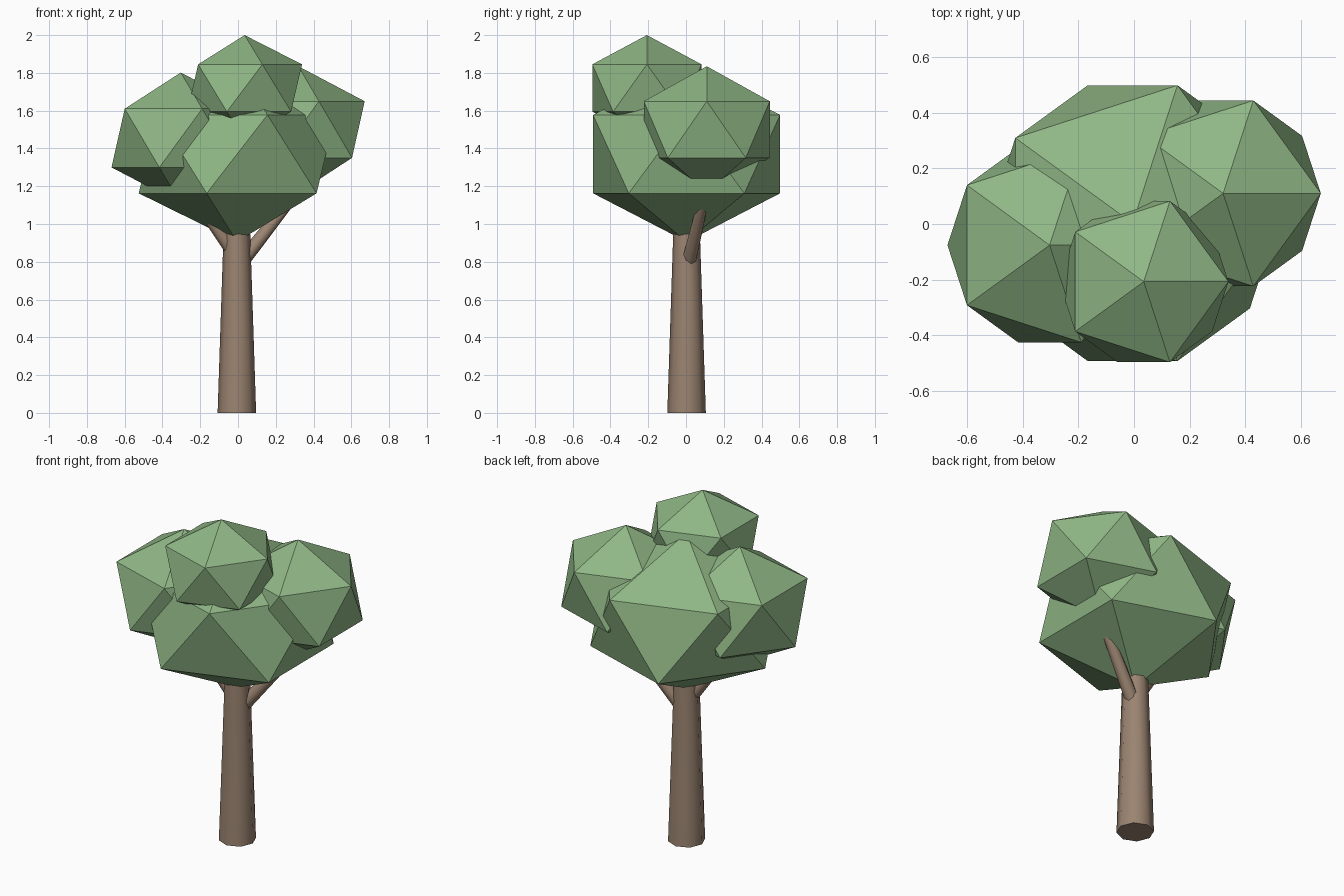
import bpy
import math
from mathutils import Vector

if "Cube" in bpy.data.objects:
    bpy.data.objects.remove(bpy.data.objects["Cube"])


def material(name, rgb):
    mat = bpy.data.materials.new(name)
    mat.diffuse_color = (*rgb, 1.0)
    mat.use_nodes = True
    mat.node_tree.nodes["Principled BSDF"].inputs["Base Color"].default_value = mat.diffuse_color
    return mat


leaf_green = material("leaf_green", (0.275, 0.468, 0.235))
bark_brown = material("bark_brown", (0.328, 0.231, 0.165))


def foliage(name, center, radius, height):
    """Faceted leaf clump, squashed vertically."""
    bpy.ops.mesh.primitive_ico_sphere_add(subdivisions=1, radius=1, location=center)
    ob = bpy.context.object
    ob.name = name
    ob.scale = (radius, radius, height)
    bpy.ops.object.transform_apply(location=False, rotation=False, scale=True)
    ob.data.materials.append(leaf_green)
    return ob


def limb(name, start, end, r_start, r_end):
    """Smooth tapered eight-sided limb between two points."""
    a, b = Vector(start), Vector(end)
    axis = b - a
    bpy.ops.mesh.primitive_cone_add(vertices=8, radius1=r_start, radius2=r_end,
                                    depth=axis.length, location=(a + b) / 2)
    ob = bpy.context.object
    ob.name = name
    ob.rotation_mode = 'QUATERNION'
    if axis.xy.length > 0:
        ob.rotation_quaternion = axis.to_track_quat('Z', 'Y')
    ob.data.materials.append(bark_brown)
    bpy.ops.object.shade_smooth_by_angle(angle=math.radians(60))
    return ob


# Leaf clumps
foliage("main_foliage", (-0.005, 0.003, 1.37), 0.582, 0.464)
foliage("top_foliage", (0.035, -0.207, 1.72), 0.34, 0.28)
foliage("right_foliage", (0.32, 0.11, 1.50), 0.392, 0.335)
foliage("left_foliage", (-0.303, -0.076, 1.455), 0.41, 0.347)

# Trunk and the two branches reaching into the side clumps
limb("trunk", (-0.006, 0.003, 0), (-0.006, 0.003, 1.0), 0.102, 0.069)
limb("right_branch", (0.02, 0.015, 0.80), (0.32, 0.105, 1.18), 0.04, 0.028)
limb("left_branch", (-0.03, -0.005, 0.86), (-0.27, -0.06, 1.20), 0.038, 0.028)
